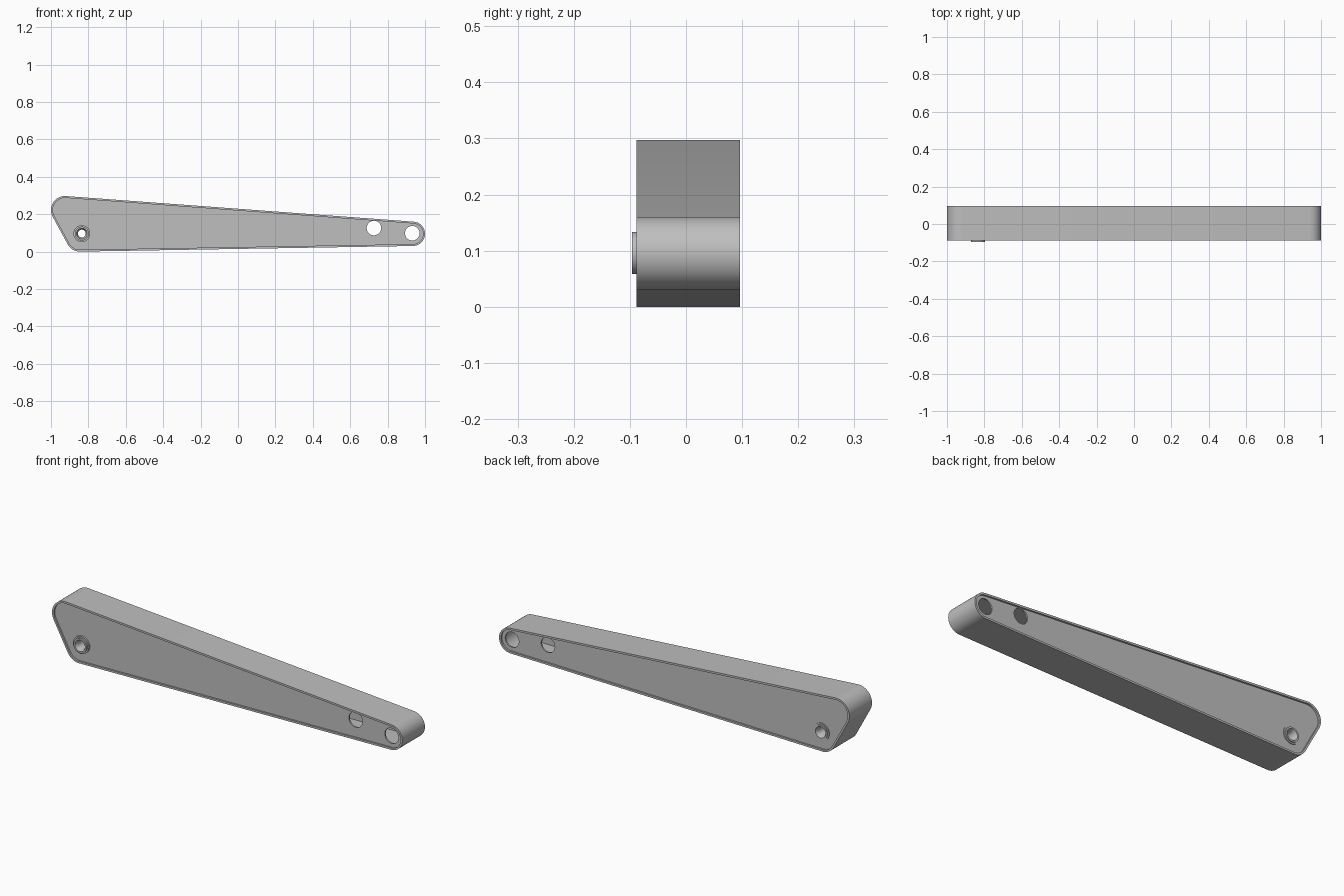
import bpy
from math import atan2, acos, hypot, cos, sin, pi, radians

cube = bpy.data.objects.get("Cube")
if cube:
    bpy.data.objects.remove(cube, do_unlink=True)

grey = bpy.data.materials.new("grey_metal")
grey.use_nodes = True
grey.diffuse_color = (0.52, 0.52, 0.52, 1)
grey.node_tree.nodes["Principled BSDF"].inputs["Base Color"].default_value = grey.diffuse_color

FRONT, BACK = -0.088, 0.096      # rim edges along y
WALL, RECESS, SHEET = 0.01, 0.009, 0.008

# Corner circles (x, z, radius), counter-clockwise
CORNERS = [(-0.845, 0.075, 0.075), (0.935, 0.095, 0.065), (-0.925, 0.222, 0.075)]
PIVOT = (-0.835, 0.096)
HOLES = [(0.727, 0.126, 0.039), (0.932, 0.098, 0.039), (*PIVOT, 0.025)]


def arm_outline(inset, steps=16):
    """Rounded triangle wrapped around the corner circles."""
    normals = []
    for i, (x, z, r) in enumerate(CORNERS):
        x2, z2, r2 = CORNERS[(i + 1) % 3]
        dx, dz = x2 - x, z2 - z
        normals.append(atan2(dz, dx) - acos((r - r2) / hypot(dx, dz)))
    points = []
    for i, (x, z, r) in enumerate(CORNERS):
        start = normals[i - 1]
        sweep = (normals[i] - start) % (2 * pi)
        for k in range(steps + 1):
            a = start + sweep * k / steps
            points.append((x + (r - inset) * cos(a), z + (r - inset) * sin(a)))
    return points


def circle(x, z, r, n=40):
    return [(x + r * cos(2 * pi * k / n), z + r * sin(2 * pi * k / n)) for k in range(n)]


def finish(obj):
    bpy.ops.object.select_all(action="DESELECT")
    obj.select_set(True)
    bpy.context.view_layer.objects.active = obj
    if obj.type == "CURVE":
        bpy.ops.object.convert(target="MESH")
        obj = bpy.context.object
    bpy.ops.object.shade_smooth_by_angle(angle=radians(30))
    return obj


def slab(name, loops, y0, y1):
    """Filled outline with holes, extruded along y."""
    curve = bpy.data.curves.new(name, "CURVE")
    curve.dimensions = "2D"
    curve.fill_mode = "BOTH"
    curve.extrude = (y1 - y0) / 2
    for loop in loops:
        spline = curve.splines.new("POLY")
        spline.points.add(len(loop) - 1)
        for p, (x, z) in zip(spline.points, loop):
            p.co = (x, z, 0, 1)
        spline.use_cyclic_u = True
    curve.materials.append(grey)
    obj = bpy.data.objects.new(name, curve)
    obj.location.y = (y0 + y1) / 2
    obj.rotation_euler.x = pi / 2
    bpy.context.collection.objects.link(obj)
    return finish(obj)


def lathe(name, profile, n=40):
    """Closed (radius, y) profile turned around the pivot axis."""
    m = len(profile)
    verts = [(r * cos(2 * pi * k / n), y, r * sin(2 * pi * k / n))
             for k in range(n) for r, y in profile]
    faces = [(k * m + j, k * m + (j + 1) % m,
              (k + 1) % n * m + (j + 1) % m, (k + 1) % n * m + j)
             for k in range(n) for j in range(m)]
    mesh = bpy.data.meshes.new(name)
    mesh.from_pydata(verts, [], faces)
    mesh.materials.append(grey)
    obj = bpy.data.objects.new(name, mesh)
    obj.location = (PIVOT[0], 0, PIVOT[1])
    bpy.context.collection.objects.link(obj)
    bpy.context.view_layer.objects.active = obj
    obj.select_set(True)
    bpy.ops.object.mode_set(mode="EDIT")
    bpy.ops.mesh.select_all(action="SELECT")
    bpy.ops.mesh.normals_make_consistent(inside=False)
    bpy.ops.object.mode_set(mode="OBJECT")
    return finish(obj)


# Hollow outer band
slab("arm_band", [arm_outline(0), arm_outline(WALL)], FRONT, BACK)

# Recessed side panels with pin holes
panel_loops = [arm_outline(WALL - 0.001)] + [circle(*h) for h in HOLES]
slab("front_panel", panel_loops, FRONT + RECESS, FRONT + RECESS + SHEET)
slab("back_panel", panel_loops, BACK - RECESS - SHEET, BACK - RECESS)

# Pivot bushing: flanged at both ends, countersunk through bore
f, b = FRONT + RECESS, BACK - RECESS
lathe("pivot_bushing", [
    (0.021, f), (0.029, -0.0965), (0.0375, -0.0965), (0.0375, FRONT),
    (0.045, FRONT), (0.045, f + 0.002), (0.028, f + 0.002),
    (0.028, b - 0.002), (0.045, b - 0.002), (0.045, b + 0.004),
    (0.0375, b + 0.004), (0.0375, BACK), (0.029, BACK), (0.021, b - 0.008)])
